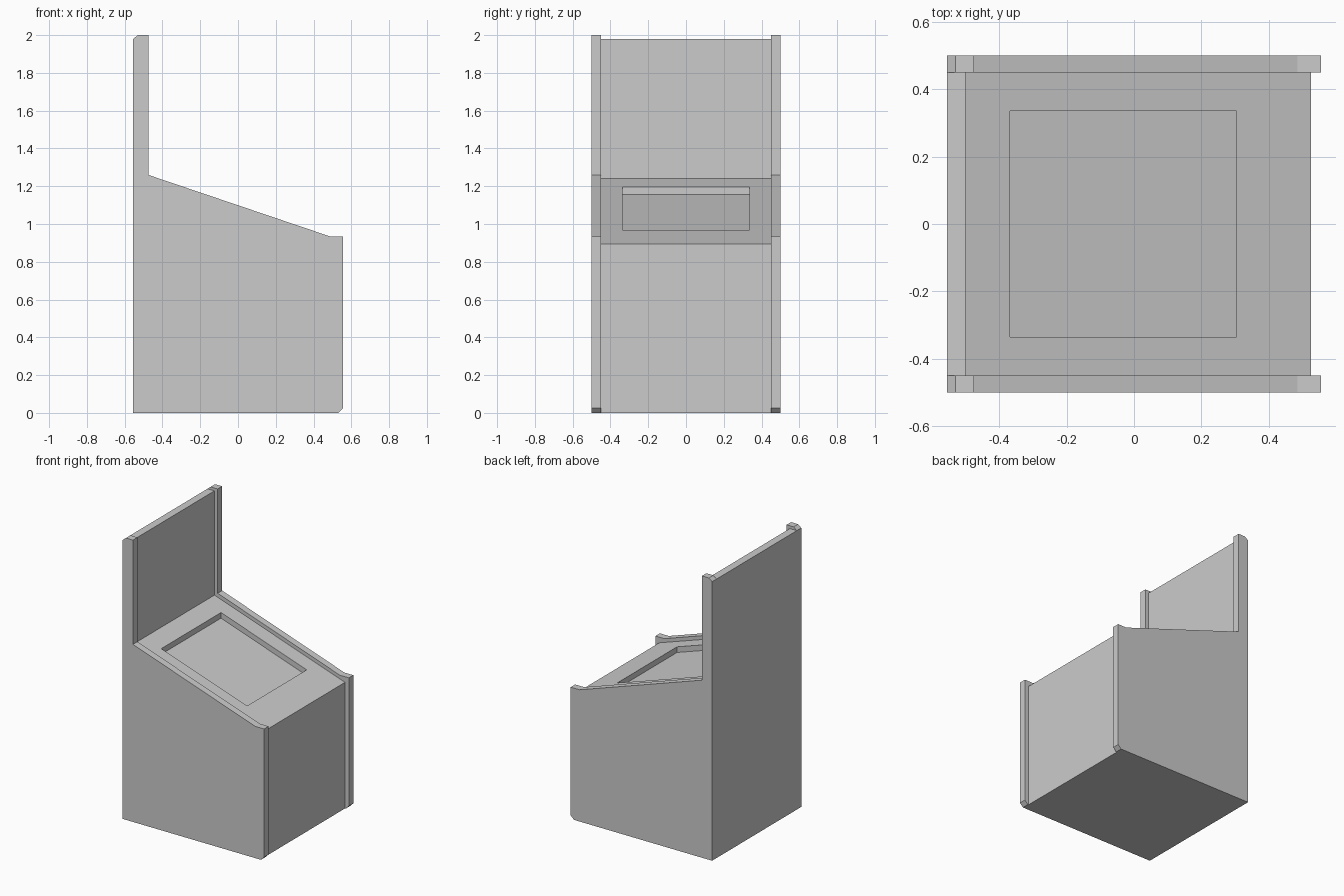
import bpy
import bmesh

default = bpy.data.objects.get("Cube")
if default:
    bpy.data.objects.remove(default, do_unlink=True)

GREY = (0.6, 0.6, 0.6, 1.0)
mat = bpy.data.materials.new("plain grey")
mat.use_nodes = True
mat.diffuse_color = GREY
mat.node_tree.nodes["Principled BSDF"].inputs["Base Color"].default_value = GREY


def extrude_profile(name, profile, y0, y1):
    """Extrude an x-z outline along y."""
    bm = bmesh.new()
    face = bm.faces.new([bm.verts.new((x, y0, z)) for x, z in profile])
    geom = bmesh.ops.extrude_face_region(bm, geom=[face])["geom"]
    moved = [v for v in geom if isinstance(v, bmesh.types.BMVert)]
    bmesh.ops.translate(bm, verts=moved, vec=(0, y1 - y0, 0))
    bmesh.ops.recalc_face_normals(bm, faces=bm.faces)
    mesh = bpy.data.meshes.new(name)
    bm.to_mesh(mesh)
    bm.free()
    mesh.materials.append(mat)
    obj = bpy.data.objects.new(name, mesh)
    bpy.context.collection.objects.link(obj)
    return obj


BACK, INNER, OUTER = -0.555, 0.45, 0.5
DECK_BACK, DECK_FRONT = (-0.5, 1.24), (0.525, 0.895)


def deck_z(x):
    """Height of the sloping deck at x."""
    (xa, za), (xb, zb) = DECK_BACK, DECK_FRONT
    return za + (zb - za) * (x - xa) / (xb - xa)


# Cabinet body with upright back board and sloping deck
body = extrude_profile("cabinet_body", [
    (BACK, 0), (DECK_FRONT[0], 0), DECK_FRONT, DECK_BACK,
    (DECK_BACK[0], 1.98), (BACK, 1.98)], -INNER, INNER)

# Shallow recess sunk vertically into the deck
x0, x1, depth = -0.368, 0.305, 0.04
cutter = extrude_profile("recess_cutter", [
    (x0, deck_z(x0) - depth), (x1, deck_z(x1) - depth),
    (x1, deck_z(x1) + 0.1), (x0, deck_z(x0) + 0.1)], -0.335, 0.335)
cutter.hide_render = True
cut = body.modifiers.new("recess", "BOOLEAN")
cut.operation = "DIFFERENCE"
cut.solver = "EXACT"
cut.object = cutter
bpy.context.view_layer.objects.active = body
bpy.ops.object.modifier_apply(modifier=cut.name)
bpy.data.objects.remove(cutter, do_unlink=True)

# Side panels standing proud of the body, with clipped corners
panel = [(BACK, 0), (0.53, 0), (0.555, 0.025), (0.555, 0.935), (0.485, 0.935),
         (-0.475, 1.26), (-0.475, 2), (-0.53, 2), (BACK, 1.98)]
for name, y0, y1 in (("front_side_panel", -OUTER, -INNER),
                     ("rear_side_panel", INNER, OUTER)):
    extrude_profile(name, panel, y0, y1)
